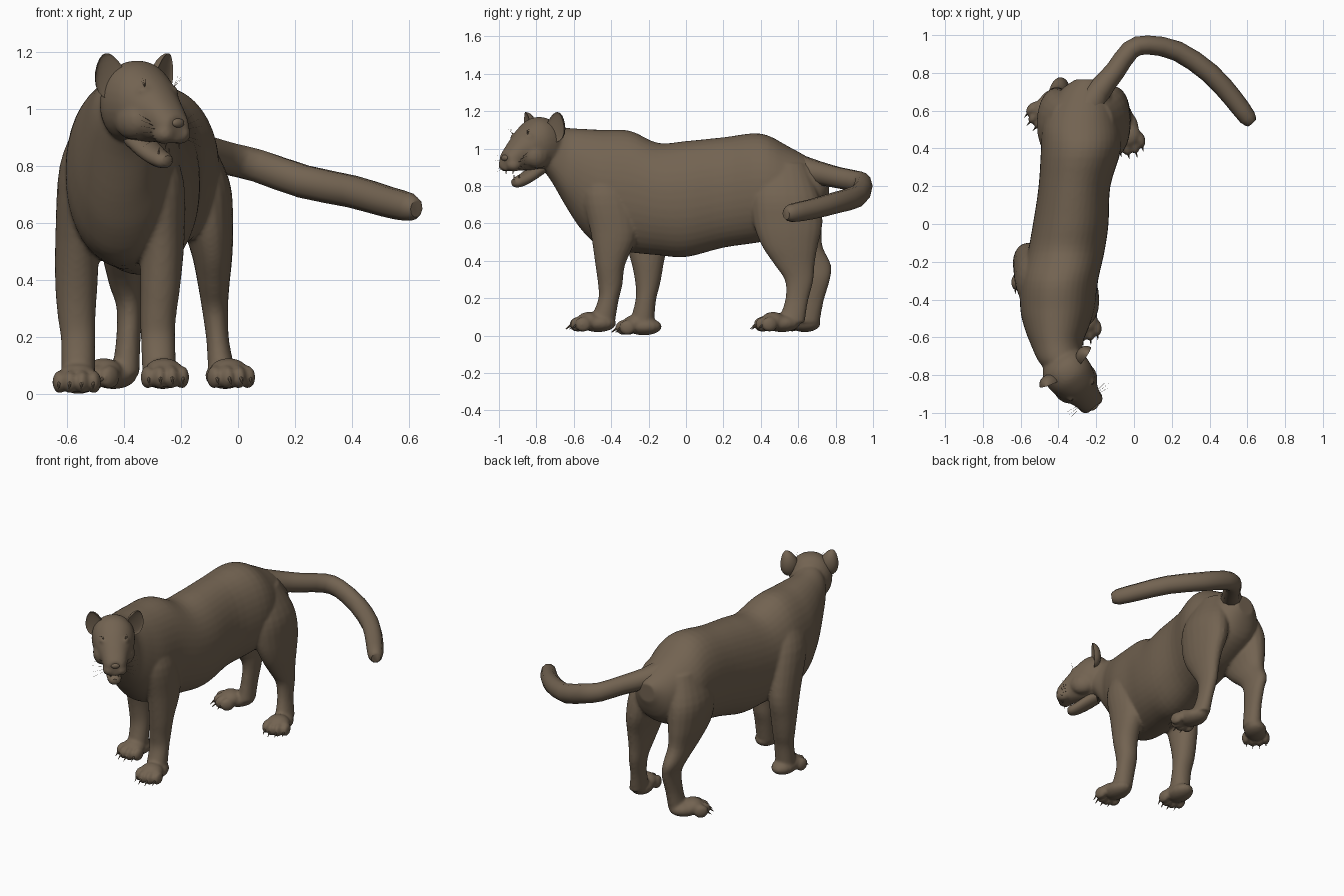
import bpy, bmesh, math
from mathutils import Vector, Matrix

if "Cube" in bpy.data.objects:
    bpy.data.objects.remove(bpy.data.objects["Cube"])

fur = bpy.data.materials.new("dark_brown_fur")
fur.diffuse_color = (0.17, 0.125, 0.083, 1)
fur.use_nodes = True
fur.node_tree.nodes["Principled BSDF"].inputs["Base Color"].default_value = fur.diffuse_color
HEAD = Matrix.Translation((-0.35, -0.79, 0)) @ Matrix.Rotation(math.radians(38), 4, 'Z')


def finish(name, bm, matrix=Matrix(), angle=50):
    bmesh.ops.recalc_face_normals(bm, faces=bm.faces)
    me = bpy.data.meshes.new(name)
    bm.to_mesh(me)
    bm.free()
    me.transform(matrix)
    me.materials.append(fur)
    ob = bpy.data.objects.new(name, me)
    bpy.context.collection.objects.link(ob)
    bpy.ops.object.select_all(action='DESELECT')
    ob.select_set(True)
    bpy.context.view_layer.objects.active = ob
    bpy.ops.object.shade_smooth_by_angle(angle=math.radians(angle))
    return ob


def merge(bm, part, matrix):
    """Add one bmesh to another, moved by a matrix."""
    bmesh.ops.transform(part, matrix=matrix, verts=part.verts)
    tmp = bpy.data.meshes.new("part")
    part.to_mesh(tmp)
    part.free()
    bm.from_mesh(tmp)
    bpy.data.meshes.remove(tmp)


def spline(rows, steps):
    """Smooth in-between rows passing through every given row."""
    out = []
    for i in range(len(rows) - 1):
        p = [Vector(rows[max(0, min(len(rows) - 1, i + k))]) for k in (-1, 0, 1, 2)]
        for s in range(steps):
            t = s / steps
            out.append(0.5 * (2 * p[1] + (p[2] - p[0]) * t
                              + (2 * p[0] - 5 * p[1] + 4 * p[2] - p[3]) * t * t
                              + (3 * p[1] - p[0] - 3 * p[2] + p[3]) * t ** 3))
    return out + [Vector(rows[-1])]


def loft(bm, rows, v_axis=None, sides=20, steps=4, power=0.95):
    """Skin oval sections (x, y, z, half width, half depth); v_axis None follows the path."""
    rows = spline(rows, steps)
    pts = [Vector(r[:3]) for r in rows]
    rings = []
    for i, r in enumerate(rows):
        u, v = Vector((1, 0, 0)), v_axis
        if v is None:
            tan = (pts[min(i + 1, len(pts) - 1)] - pts[max(i - 1, 0)]).normalized()
            u = tan.cross(Vector((0, 0, 1))).normalized()
            v = u.cross(tan)
        ring = []
        for k in range(sides):
            a = 2 * math.pi * k / sides
            c, s = math.cos(a), math.sin(a)
            c = math.copysign(abs(c) ** power, c)
            s = math.copysign(abs(s) ** power, s)
            ring.append(bm.verts.new(pts[i] + u * c * r[3] + v * s * r[4]))
        rings.append(ring)
    for a, b in zip(rings, rings[1:]):
        for k in range(sides):
            bm.faces.new((a[k], a[(k + 1) % sides], b[(k + 1) % sides], b[k]))
    bm.faces.new(rings[0])
    bm.faces.new(rings[-1])
    bmesh.ops.recalc_face_normals(bm, faces=bm.faces)


def ball(bm, loc, size, rot=Matrix()):
    m = Matrix.Translation(loc) @ rot @ Matrix.Diagonal((*size, 1))
    bmesh.ops.create_uvsphere(bm, u_segments=14, v_segments=9, radius=1, matrix=m)


def spike(bm, base, direction, length, radius, segs=6):
    d = Vector(direction).normalized()
    m = Matrix.Translation(Vector(base) + d * length / 2) @ d.to_track_quat('Z', 'Y').to_matrix().to_4x4()
    bmesh.ops.create_cone(bm, cap_ends=True, segments=segs, radius1=radius, radius2=radius * 0.1,
                          depth=length, matrix=m)


Y, Z = Vector((0, 1, 0)), Vector((0, 0, 1))

# Torso, neck, skull, legs and paws, fused into one skin
bm = bmesh.new()
loft(bm, [(-.25, .765, .82, .06, .06), (-.26, .70, .775, .135, .15), (-.28, .55, .775, .20, .235),
          (-.28, .40, .79, .212, .29), (-.315, .20, .765, .19, .295), (-.335, 0, .73, .20, .31),
          (-.36, -.15, .73, .203, .30), (-.395, -.30, .77, .205, .325), (-.405, -.45, .785, .197, .315),
          (-.41, -.55, .83, .17, .275), (-.41, -.63, .89, .14, .22), (-.39, -.72, .975, .12, .15),
          (-.37, -.77, 1.0, .10, .11)], Z, 40)

LEGS = [
    # front leg on the +x side
    [(-.31, -.42, .92, .06, .09), (-.28, -.42, .75, .09, .13), (-.267, -.385, .55, .08, .125),
     (-.272, -.405, .38, .07, .08), (-.28, -.405, .27, .063, .065), (-.28, -.415, .19, .06, .055),
     (-.275, -.45, .07, .06, .07)],
    # front leg on the -x side
    [(-.49, -.33, .96, .07, .09), (-.525, -.30, .80, .10, .14), (-.56, -.22, .54, .08, .12),
     (-.566, -.205, .38, .074, .085), (-.565, -.205, .27, .066, .065), (-.56, -.215, .19, .06, .055),
     (-.56, -.235, .07, .06, .065)],
    # hind leg on the +x side
    [(-.18, .52, .92, .07, .12), (-.13, .53, .75, .10, .18), (-.107, .545, .60, .09, .185),
     (-.09, .555, .48, .07, .15), (-.085, .58, .38, .055, .108), (-.08, .605, .29, .045, .075),
     (-.07, .59, .18, .04, .062), (-.055, .56, .07, .05, .075)],
    # hind leg on the -x side
    [(-.37, .52, .92, .07, .12), (-.405, .53, .75, .105, .18), (-.41, .54, .60, .095, .185),
     (-.405, .59, .48, .07, .14), (-.395, .67, .38, .055, .105), (-.38, .69, .30, .045, .08),
     (-.385, .67, .18, .043, .065), (-.395, .65, .07, .05, .065)],
]
for rows in LEGS:
    loft(bm, rows, Y, 20)

skull = bmesh.new()
loft(skull, [(0, .13, 1.0, .06, .07), (0, .06, 1.02, .12, .135), (0, -.02, 1.025, .127, .142),
             (0, -.09, 1.005, .108, .122), (0, -.15, .975, .082, .094), (0, -.20, .945, .066, .066),
             (0, -.228, .93, .05, .048)], Z, 28)
for s in (-1, 1):
    ball(skull, (s * .07, -.06, .96), (.055, .08, .068))      # cheeks
    ball(skull, (s * .034, -.19, .912), (.04, .045, .036))    # muzzle pads
    ball(skull, (s * .058, -.105, 1.062), (.032, .032, .02))  # brows
merge(bm, skull, HEAD)

# Paws: pads and toes join the skin, claws stay separate
PAWS = [("front_right_claws", -.262, -.49, .02, 5), ("front_left_claws", -.56, -.245, .003, -4),
        ("hind_right_claws", -.04, .495, .02, 14), ("hind_left_claws", -.45, .62, .02, -42)]
for name, x, y, z, turn in PAWS:
    m = Matrix.Translation((x, y, z)) @ Matrix.Rotation(math.radians(turn), 4, 'Z')
    paw, claws = bmesh.new(), bmesh.new()
    ball(paw, (0, .02, .045), (.07, .098, .047))
    ball(paw, (0, -.03, .06), (.07, .065, .047))
    for tx, ty in ((-.06, -.065), (-.021, -.088), (.021, -.088), (.06, -.065)):
        ball(paw, (tx, ty, .04), (.026, .045, .041))
        spike(claws, (tx, ty - .03, .042), (0, -1, -.8), .045, .008)
    merge(bm, paw, m)
    finish(name, claws, m)

body = finish("body", bm)
rm = body.modifiers.new("fuse", 'REMESH')
rm.mode = 'VOXEL'
rm.voxel_size = 0.009
sm = body.modifiers.new("soften", 'SMOOTH')
sm.factor = 0.5
sm.iterations = 6
bpy.ops.object.convert(target='MESH')
bpy.ops.object.shade_smooth()

# Lower jaw with small fangs
bm = bmesh.new()
loft(bm, [(0, .02, .90, .05, .04), (0, -.05, .862, .054, .038), (0, -.11, .832, .046, .034),
          (0, -.15, .82, .036, .028), (0, -.168, .82, .02, .016)], Z, 16, 3)
finish("lower_jaw", bm, HEAD)
bm = bmesh.new()
for s in (-1, 1):
    spike(bm, (s * .03, -.195, .895), (0, 0, -1), .035, .006)
    spike(bm, (s * .022, -.145, .835), (0, -.1, 1), .03, .005)
finish("fangs", bm, HEAD)

# Nose and eyes
bm = bmesh.new()
ball(bm, (0, -.228, .95), (.026, .012, .016))
finish("nose", bm, HEAD)
bm = bmesh.new()
for s in (-1, 1):
    ball(bm, (s * .062, -.128, 1.03), (.018, .014, .01))
finish("eyes", bm, HEAD)

# Ears: cupped shells narrowing to a rounded tip
for s, x, name in ((-1, .112, "left_ear"), (1, .13, "right_ear")):
    bm = bmesh.new()
    bmesh.ops.create_uvsphere(bm, u_segments=16, v_segments=10, radius=1)
    for v in bm.verts:
        v.co.x *= 1 - .28 * v.co.z
        if v.co.y < 0:
            v.co.y *= -0.2      # hollow front
    rot = Matrix.Rotation(s * .25, 4, 'Y') @ Matrix.Rotation(s * .35, 4, 'Z')
    m = HEAD @ Matrix.Translation((s * x, .015, 1.115)) @ rot @ Matrix.Diagonal((.056, .05, .082, 1))
    finish(name, bm, m)

# Whiskers
bm = bmesh.new()
for s in (-1, 1):
    for k in range(6):
        spike(bm, (s * .055, -.185 + .008 * (k % 3), .90 + .009 * k),
              (s, -.1 + .12 * (k % 3), -.45 + .2 * k), .085, .0012, 3)
    for k in range(3):
        spike(bm, (s * .06, -.12, 1.07), (s * (.3 + .3 * k), -.3, 1), .05, .0012, 3)
finish("whiskers", bm, HEAD)

# Tail sweeping round to the side
bm = bmesh.new()
loft(bm, [(-.25, .60, .89, .09, .08), (-.19, .70, .87, .066, .065), (-.10, .81, .845, .054, .058),
          (-.02, .92, .822, .052, .058), (.07, .948, .80, .05, .06), (.23, .915, .745, .053, .06),
          (.40, .80, .71, .054, .058), (.52, .67, .675, .052, .055), (.60, .565, .655, .046, .05),
          (.625, .535, .65, .028, .03)], None, 10, 2, 1)
finish("tail", bm, angle=50)
